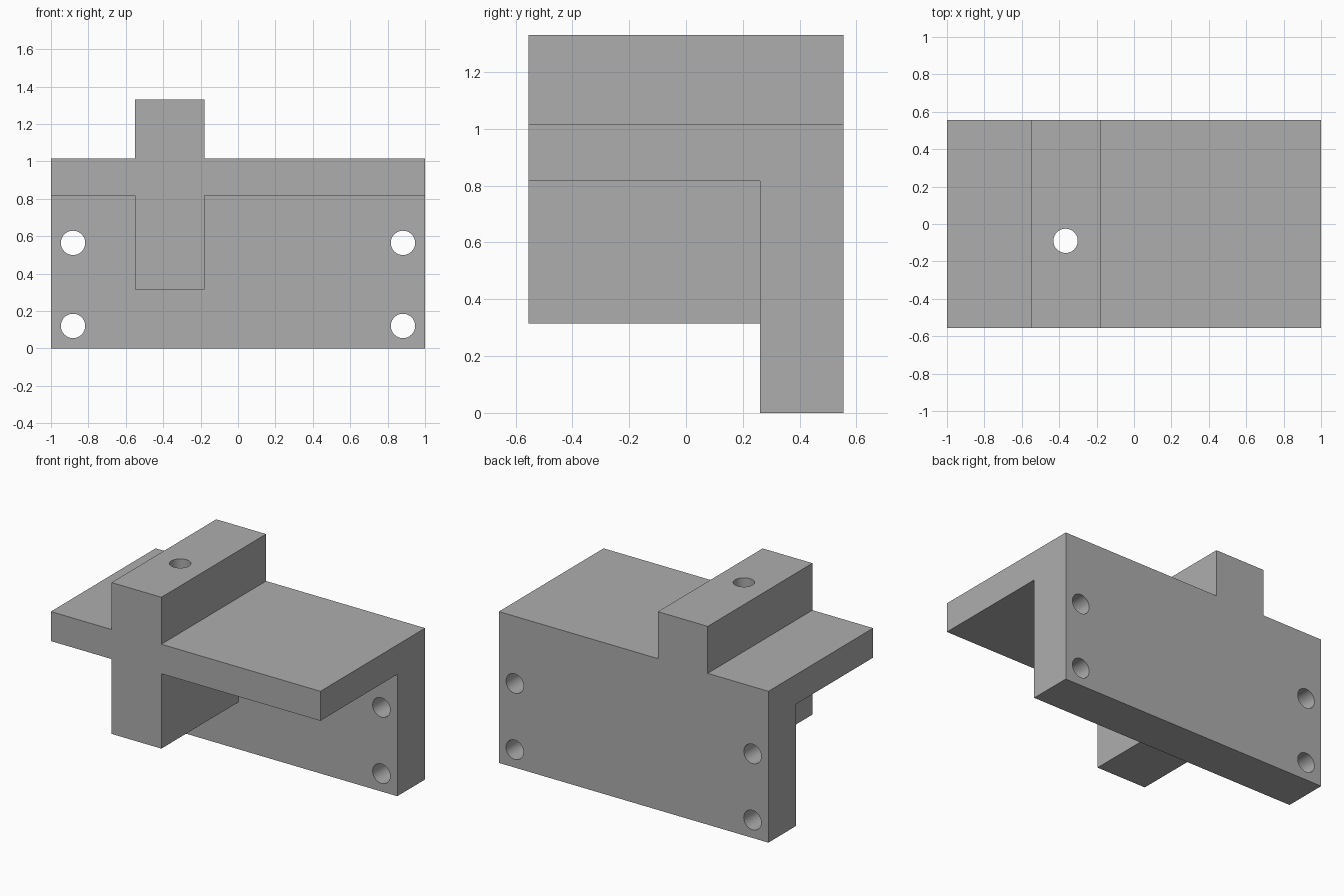
import bpy, math
from mathutils import Vector

default = bpy.data.objects.get("Cube")
if default:
    bpy.data.objects.remove(default, do_unlink=True)

WIDTH, DEPTH, FRONT_OF_WALL = 1.0, 0.555, 0.26
HOLE_RADIUS = 0.065

grey = bpy.data.materials.new("plain grey")
grey.use_nodes = True
grey.diffuse_color = (0.42, 0.42, 0.42, 1)
grey.node_tree.nodes["Principled BSDF"].inputs["Base Color"].default_value = grey.diffuse_color


def extrude(name, profile, direction):
    """Solid made by sweeping a flat closed profile along a direction."""
    n = len(profile)
    points = [Vector(p) for p in profile]
    verts = points + [p + Vector(direction) for p in points]
    faces = [list(range(n))[::-1], list(range(n, 2 * n))]
    faces += [[i, (i + 1) % n, (i + 1) % n + n, i + n] for i in range(n)]
    mesh = bpy.data.meshes.new(name)
    mesh.from_pydata(verts, [], faces)
    mesh.materials.append(grey)
    obj = bpy.data.objects.new(name, mesh)
    bpy.context.collection.objects.link(obj)
    # Make the normals point outward
    bpy.context.view_layer.objects.active = obj
    obj.select_set(True)
    bpy.ops.object.mode_set(mode='EDIT')
    bpy.ops.mesh.select_all(action='SELECT')
    bpy.ops.mesh.normals_make_consistent(inside=False)
    bpy.ops.object.mode_set(mode='OBJECT')
    obj.select_set(False)
    return obj


def combine(target, other, operation):
    """Apply an exact boolean, then discard the helper."""
    bpy.context.view_layer.objects.active = target
    mod = target.modifiers.new(operation, 'BOOLEAN')
    mod.operation, mod.object, mod.solver = operation, other, 'EXACT'
    bpy.ops.object.modifier_apply(modifier=mod.name)
    bpy.data.objects.remove(other, do_unlink=True)


def drill(target, location, rotation=(0, 0, 0)):
    bpy.ops.mesh.primitive_cylinder_add(vertices=48, radius=HOLE_RADIUS, depth=3,
                                        location=location, rotation=rotation)
    cutter = bpy.context.object
    cutter.name = "hole_cutter"
    cutter.hide_render = True
    cutter.data.materials.append(grey)
    combine(target, cutter, 'DIFFERENCE')


# Angle bracket: back wall and top shelf in one L section
section = [(DEPTH, 0), (DEPTH, 1.015), (-DEPTH, 1.015),
           (-DEPTH, 0.817), (FRONT_OF_WALL, 0.817), (FRONT_OF_WALL, 0)]
bracket = extrude("mounting_bracket", [(-WIDTH, y, z) for y, z in section], (2 * WIDTH, 0, 0))

# Rib crossing the shelf from front to back
rib_section = [(-0.55, 0.315), (-0.18, 0.315), (-0.18, 1.33), (-0.55, 1.33)]
rib = extrude("cross_rib", [(x, -DEPTH, z) for x, z in rib_section], (0, 2 * DEPTH, 0))
combine(bracket, rib, 'UNION')

# Bolt holes through the wall corners, and one down through the rib
for x in (-0.882, 0.882):
    for z in (0.12, 0.564):
        drill(bracket, (x, FRONT_OF_WALL, z), (math.pi / 2, 0, 0))
drill(bracket, (-0.366, -0.09, 0.8))

# Smooth hole walls, crisp edges
bpy.ops.object.select_all(action='DESELECT')
bracket.select_set(True)
bpy.context.view_layer.objects.active = bracket
bpy.ops.object.shade_smooth_by_angle(angle=math.radians(30))
